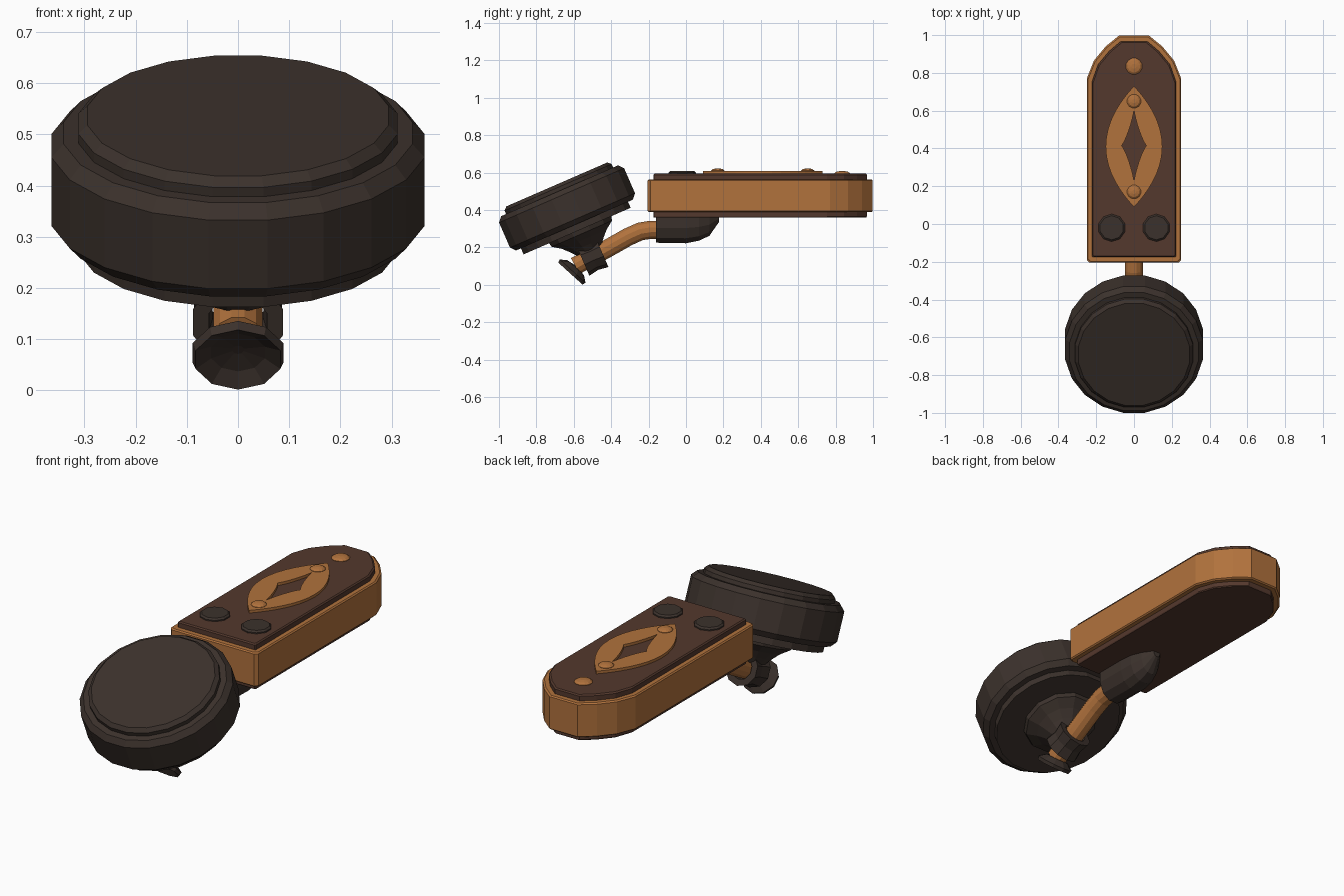
import bpy, bmesh, math
from mathutils import Matrix, Vector

if "Cube" in bpy.data.objects:
    bpy.data.objects.remove(bpy.data.objects["Cube"])


def material(name, rgb):
    m = bpy.data.materials.new(name)
    m.diffuse_color = (*rgb, 1)
    m.use_nodes = True
    m.node_tree.nodes["Principled BSDF"].inputs["Base Color"].default_value = m.diffuse_color
    return m


CHARCOAL = material("charcoal", (0.044, 0.031, 0.025))
COPPER = material("copper_orange", (0.44, 0.168, 0.046))
BROWN = material("dark_brown", (0.088, 0.040, 0.026))


def loft(name, rings, mat, matrix=None, closed=False):
    """Skin a list of equal-length rings; cap the ends unless closed into a loop."""
    bm = bmesh.new()
    vs = [[bm.verts.new(p) for p in r] for r in rings]
    n = len(vs[0])
    pairs = list(zip(vs, vs[1:] + vs[:1])) if closed else list(zip(vs, vs[1:]))
    for a, b in pairs:
        for i in range(n):
            bm.faces.new((a[i], a[(i + 1) % n], b[(i + 1) % n], b[i]))
    if not closed:
        bm.faces.new(vs[0])
        bm.faces.new(vs[-1])
    bmesh.ops.recalc_face_normals(bm, faces=bm.faces)
    if matrix:
        bm.transform(matrix)
    me = bpy.data.meshes.new(name)
    bm.to_mesh(me)
    bm.free()
    me.materials.append(mat)
    ob = bpy.data.objects.new(name, me)
    bpy.context.collection.objects.link(ob)
    return ob


def circle(r, z, sides, half=0.5):
    return [(r * math.cos(math.tau * (i + half) / sides),
             r * math.sin(math.tau * (i + half) / sides), z) for i in range(sides)]


def lathe(name, profile, sides, mat, matrix=None, closed=False):
    return loft(name, [circle(r, z, sides) for r, z in profile], mat, matrix, closed)


def frame(loc, y_axis, z_axis):
    y, z = Vector(y_axis).normalized(), Vector(z_axis).normalized()
    m = Matrix((y.cross(z), y, z)).transposed().to_4x4()
    m.translation = loc
    return m


# --- Handle body and its inset plates ---
half = [(0.235, -0.205), (0.25, -0.19), (0.25, 0.77), (0.212, 0.865),
        (0.15, 0.94), (0.08, 0.997)]
inner = [(0.217, -0.175), (0.222, -0.17), (0.222, 0.755), (0.19, 0.845),
         (0.132, 0.915), (0.07, 0.967)]


def slab(name, half_outline, levels, mat):
    rings = []
    for z, inset in levels:
        pts = [(x - inset, y + (inset if y < 0 else -inset)) for x, y in half_outline]
        rings.append([(x, y, z) for x, y in pts] + [(-x, y, z) for x, y in reversed(pts)])
    return loft(name, rings, mat)


slab("handle_body", half, [(0.388, 0.006), (0.394, 0), (0.558, 0), (0.564, 0.006)], COPPER)
slab("top_plate", inner, [(0.55, 0), (0.588, 0), (0.594, 0.006)], BROWN)
slab("bottom_plate", inner, [(0.36, 0.003), (0.365, 0), (0.40, 0)], BROWN)

# --- Leaf-shaped inlay with a star opening ---
N = 40
outer, star = [], []
for i in range(N):
    c, s = math.cos(math.tau * i / N), math.sin(math.tau * i / N)
    outer.append((math.copysign(0.15 * s * s, s), 0.41 + 0.32 * c))
    star.append((math.copysign(0.066 * abs(s) ** 2.5, s),
                 0.415 + math.copysign(0.19 * abs(c) ** 2.5, c)))
# keep the tips from collapsing to doubled points
loft("leaf_inlay", [[(x, y, z) for x, y in o] for o, z in
                    ((outer, 0.59), (outer, 0.608), (star, 0.608), (star, 0.59))],
     COPPER, closed=True)

# --- Screws and buttons on the top ---
for name, y, r, z in (("inlay_screw_front", 0.17, 0.037, 0.606),
                      ("inlay_screw_back", 0.65, 0.037, 0.606),
                      ("end_screw", 0.835, 0.044, 0.592)):
    lathe(name, [(r, -0.01), (r, 0.004), (r * 0.75, 0.012), (r * 0.3, 0.016)], 12, COPPER,
          Matrix.Translation((0, y, z)))
for side, x in (("left", -0.118), ("right", 0.118)):
    lathe("button_" + side, [(0.073, -0.01), (0.073, 0.008), (0.064, 0.016)], 10, CHARCOAL,
          Matrix.Translation((x, -0.02, 0.592)))

# --- Bracket under the handle: half-round with a tapered nose ---
rings = []
for y, w, bottom in ((-0.16, 0.085, 0.225), (0.0, 0.085, 0.222), (0.07, 0.078, 0.236),
                     (0.125, 0.056, 0.262), (0.176, 0.02, 0.335)):
    h = 0.37 - bottom
    rings.append([(w * a, y, 0.37 - h * b) for a, b in
                  ((1, 0), (1, 0.45), (0.75, 0.82), (0.3, 1),
                   (-0.3, 1), (-0.75, 0.82), (-1, 0.45), (-1, 0))])
loft("arm_bracket", rings, CHARCOAL)

# --- Bent round arm ---
path = [(-0.10, 0.294), (-0.19, 0.294), (-0.245, 0.285), (-0.31, 0.256),
        (-0.43, 0.188), (-0.52, 0.14), (-0.592, 0.10)]
rings = []
for i, (y, z) in enumerate(path):
    a, b = path[max(i - 1, 0)], path[min(i + 1, len(path) - 1)]
    t = Vector((0, b[0] - a[0], b[1] - a[1])).normalized()
    up = Vector((1, 0, 0)).cross(t)
    rings.append([Vector((0, y, z)) + Vector((px, 0, 0)) + up * py
                  for px, py, _ in circle(0.05, 0, 12)])
loft("bent_arm", rings, COPPER)

# --- Tilted round head ---
tilt = math.radians(23.5)
U = Vector((0, math.cos(tilt), math.sin(tilt)))
V = Vector((0, -math.sin(tilt), math.cos(tilt)))
head_centre = Vector((0, -0.636, 0.411))
head = frame(head_centre, U, V)
lathe("round_head", [(0.316, -0.135), (0.316, -0.10), (0.345, -0.10), (0.369, -0.073),
                     (0.369, 0.073), (0.345, 0.10), (0.316, 0.10), (0.316, 0.12),
                     (0.298, 0.137)], 20, CHARCOAL, head)

# --- Flared neck, collar round the arm, and end cup ---
lathe("flared_neck", [(0.19, -0.125), (0.182, -0.158), (0.135, -0.19), (0.10, -0.225),
                      (0.075, -0.255)], 12, CHARCOAL,
      head @ Matrix.Translation((0, 0.018, 0)))
collar = frame(head_centre + U * 0.02 - V * 0.288, -V, U)
lathe("arm_collar", [(0.092, -0.055), (0.082, 0.0), (0.09, 0.057),
                     (0.058, 0.057), (0.052, 0.0), (0.06, -0.055)], 10, CHARCOAL,
      collar, closed=True)
cup = frame((0, -0.598, 0.082), (0, 0.74, -0.67), (0, 0.67, 0.74))
lathe("end_cup", [(0.012, -0.004), (0.055, -0.011), (0.087, -0.03), (0.093, -0.012),
                  (0.06, 0.012), (0.012, 0.02)], 10, CHARCOAL, cup)
